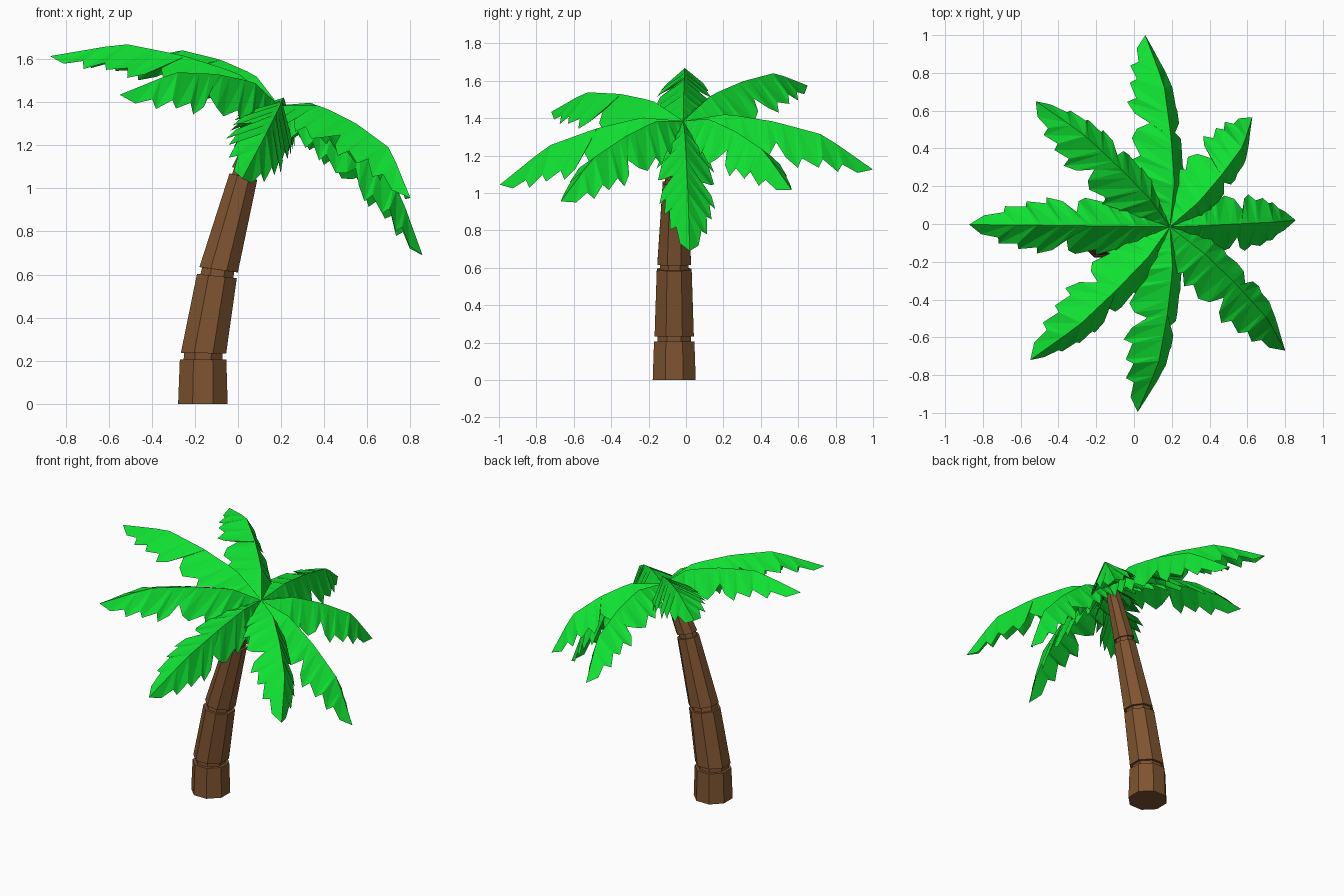
import bpy, bmesh, math
from mathutils import Matrix, Vector

cube = bpy.data.objects.get("Cube")
if cube:
    bpy.data.objects.remove(cube)


def material(name, rgb):
    m = bpy.data.materials.new(name)
    m.use_nodes = True
    m.diffuse_color = (*rgb, 1)
    bsdf = m.node_tree.nodes["Principled BSDF"]
    bsdf.inputs["Base Color"].default_value = (*rgb, 1)
    bsdf.inputs["Roughness"].default_value = 0.9
    return m


bark = material("bark brown", (0.21, 0.088, 0.03))
leaf = material("leaf green", (0.005, 0.75, 0.032))


def finish(name, bm, mat):
    mesh = bpy.data.meshes.new(name)
    bm.to_mesh(mesh)
    bm.free()
    mesh.materials.append(mat)
    obj = bpy.data.objects.new(name, mesh)
    bpy.context.collection.objects.link(obj)
    return obj


# Trunk: eight-sided rings along a leaning path, pinched at the joints
# Each ring is x, z, apothem, lean in degrees
RINGS = [
    (-.163, 0, .115, 0), (-.162, .205, .108, 0),
    (-.162, .205, .09, 0), (-.161, .235, .09, 1),
    (-.16, .235, .105, 1), (-.098, .593, .093, 6),
    (-.098, .593, .077, 6), (-.092, .622, .075, 8),
    (-.09, .622, .09, 8), (.025, 1.055, .066, 13),
    (.025, 1.055, .054, 13), (.033, 1.082, .052, 15),
    (.033, 1.082, .063, 15), (.145, 1.36, .042, 24),
]
SIDES = 8
bm = bmesh.new()
loops = []
for x, z, apothem, lean in RINGS:
    radius = apothem / math.cos(math.pi / SIDES)
    y = -.063 + .03 * max(0, z - 1) / .36
    place = Matrix.Translation((x, y, z)) @ Matrix.Rotation(math.radians(lean), 4, 'Y')
    loops.append([])
    for i in range(SIDES):
        a = (i + .5) * math.tau / SIDES
        loops[-1].append(bm.verts.new(place @ Vector((radius * math.cos(a), radius * math.sin(a), 0))))
for low, high in zip(loops, loops[1:]):
    for i in range(SIDES):
        j = (i + 1) % SIDES
        bm.faces.new((low[i], low[j], high[j], high[i]))
bm.faces.new(loops[0][::-1])
bm.faces.new(loops[-1])
finish("trunk", bm, bark)

# Arched spine: fraction of length, height
SPINE = [(0, 0), (.23, .04), (.48, -.01), (.74, -.095), (1, -.31)]
# Torn, toothed edge: fraction of length, half width
EDGE = [
    (0, .02), (.08, .08), (.15, .13), (.17, .115), (.25, .155), (.27, .14),
    (.35, .165), (.37, .145), (.46, .16), (.51, .15), (.54, .075), (.59, .15),
    (.65, .16), (.67, .135), (.75, .135), (.77, .115), (.84, .105), (.86, .08),
    (.93, .05), (1, 0),
]


def spine_height(s):
    for (s0, h0), (s1, h1) in zip(SPINE, SPINE[1:]):
        if s <= s1:
            return h0 + (h1 - h0) * (s - s0) / (s1 - s0)
    return SPINE[-1][1]


def frond(name, tip):
    """Folded leaf blade from the crown to the given tip."""
    tip = Vector(tip)
    length = math.hypot(tip.x, tip.y)
    along = Vector((tip.x, tip.y, 0)) / length
    across = Vector((-along.y, along.x, 0))
    pitch = tip.z - SPINE[-1][1]

    def point(s, side=0, drop=0):
        height = spine_height(s) + pitch * s - drop
        return along * s * length + across * side + Vector((0, 0, height))

    bm = bmesh.new()
    last = len(EDGE) - 1
    # Ribs slant from the spine toward the tip
    spine = [bm.verts.new(point(s - .07 * math.sin(math.pi * s))) if 0 < k < last
             else bm.verts.new(point(s)) for k, (s, w) in enumerate(EDGE)]
    for sign in (1, -1):
        edge = []
        for k, (s, w) in enumerate(EDGE):
            if k == last:
                edge.append(spine[-1])
                continue
            # One half is torn a little nearer the crown
            t = s if sign > 0 else s - .05 * math.sin(math.pi * s)
            fold = .012 * (-1) ** k if k else 0
            edge.append(bm.verts.new(point(t, sign * (w * .9 + fold * .4), w * .93 + fold)))
        for k in range(last):
            a, b, c, d = spine[k], spine[k + 1], edge[k + 1], edge[k]
            triangles = [(a, b, d)] if c is b else [(a, b, c), (a, c, d)]
            for t in triangles:
                bm.faces.new(t if sign < 0 else t[::-1])
    bmesh.ops.recalc_face_normals(bm, faces=bm.faces)
    if sum(f.normal.z * f.calc_area() for f in bm.faces) < 0:
        bmesh.ops.reverse_faces(bm, faces=bm.faces)
    obj = finish(name, bm, leaf)
    # The whole crown leans with the trunk
    obj.location = (.19, -.015, 1.385)
    obj.rotation_euler = (0, math.radians(29), 0)


# Crown: eight fronds, tips given in the leaning crown's own frame
TIPS = {
    "back": (.012, 1.015, -.29),
    "back_left": (.56, .58, -.11),
    "left": (.92, .035, -.285),
    "front_left": (.742, -.655, -.08),
    "front": (.016, -.98, -.38),
    "front_right": (-.67, -.705, -.315),
    "right": (-1.04, .012, -.315),
    "back_right": (-.713, .665, -.178),
}
for side, tip in TIPS.items():
    frond(side + "_frond", tip)
